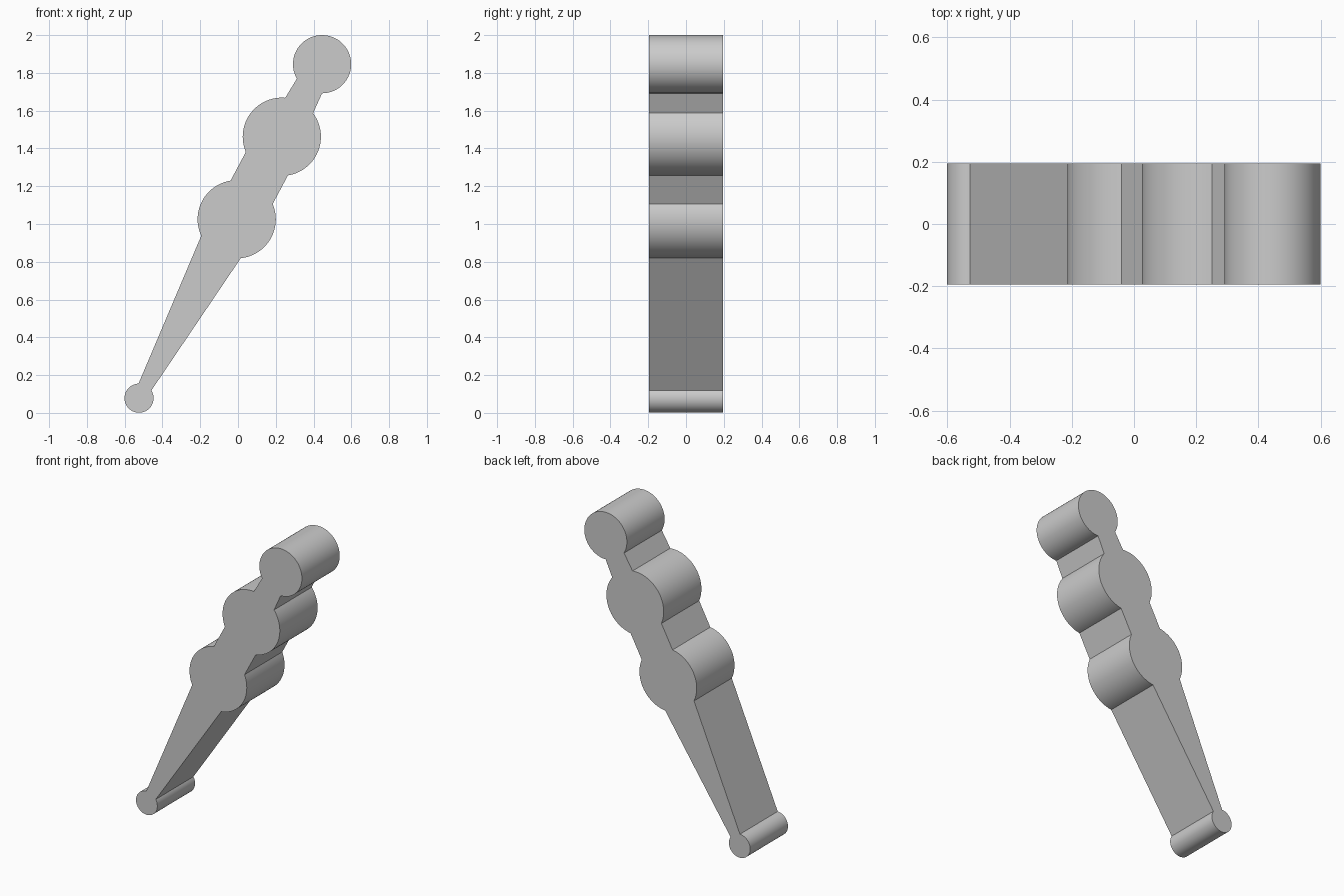
import bpy, bmesh, math

cube = bpy.data.objects.get("Cube")
if cube:
    bpy.data.objects.remove(cube, do_unlink=True)

HALF_DEPTH = 0.195

# Lobes of the link: centre x, centre z, radius
FOOT = (-0.524, 0.078, 0.077)
LOWER = (-0.007, 1.025, 0.207)
UPPER = (0.232, 1.462, 0.207)
HEAD = (0.445, 1.846, 0.154)


def arc(lobe, start, end):
    """Points on a lobe, counter-clockwise from start to end in degrees."""
    x, z, r = lobe
    n = max(8, round((end - start) / 4))
    angles = [math.radians(start + (end - start) * i / n) for i in range(n + 1)]
    return [(x + r * math.cos(a), z + r * math.sin(a)) for a in angles]


# Outline: up the right side, round the head, down the left side
outline = (arc(FOOT, 92, 392) + arc(LOWER, -84, 23) + arc(UPPER, -81, 37)
           + arc(HEAD, -90, 210) + arc(UPPER, 85, 203) + arc(LOWER, 99, 205))

# Extrude the outline through the depth
bm = bmesh.new()
front = bm.faces.new([bm.verts.new((x, -HALF_DEPTH, z)) for x, z in outline])
result = bmesh.ops.extrude_face_region(bm, geom=[front], use_keep_orig=True)
back = [v for v in result["geom"] if isinstance(v, bmesh.types.BMVert)]
bmesh.ops.translate(bm, verts=back, vec=(0, 2 * HALF_DEPTH, 0))
bmesh.ops.recalc_face_normals(bm, faces=bm.faces)
mesh = bpy.data.meshes.new("lobed_link")
bm.to_mesh(mesh)
bm.free()

link = bpy.data.objects.new("lobed_link", mesh)
bpy.context.collection.objects.link(link)

# Plain grey
grey = bpy.data.materials.new("light_grey")
grey.use_nodes = True
colour = (0.6, 0.6, 0.6, 1)
grey.diffuse_color = colour
grey.node_tree.nodes["Principled BSDF"].inputs["Base Color"].default_value = colour
mesh.materials.append(grey)

# Smooth lobes, crisp rims and creases
bpy.ops.object.select_all(action="DESELECT")
link.select_set(True)
bpy.context.view_layer.objects.active = link
bpy.ops.object.shade_smooth_by_angle(angle=math.radians(20))
